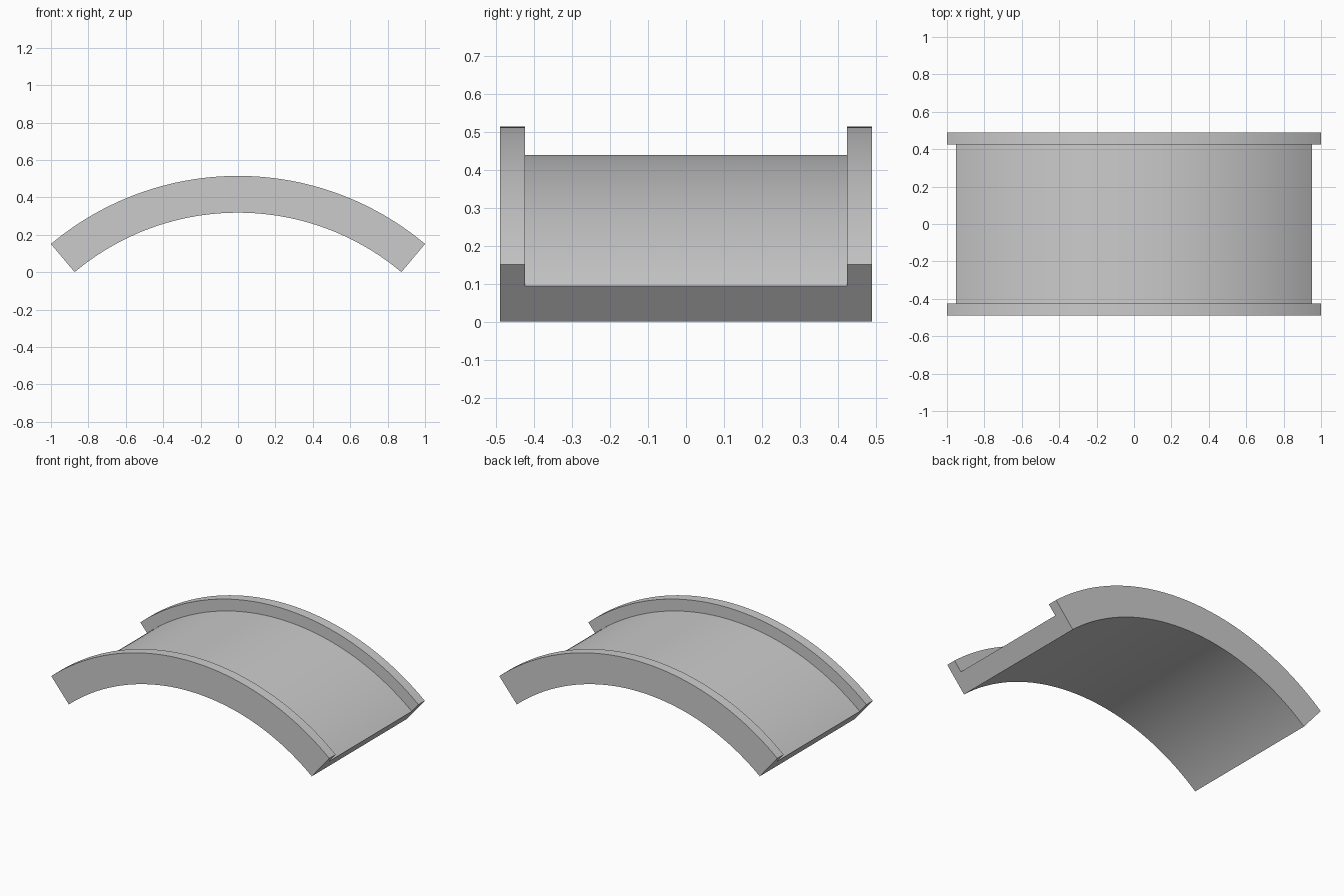
import bpy, bmesh
from math import sin, cos, radians

if "Cube" in bpy.data.objects:
    bpy.data.objects.remove(bpy.data.objects["Cube"])

HALF_ANGLE = radians(40)
R_FLANGE = 1 / sin(HALF_ANGLE)
R_INNER, R_BODY = 1.359, 1.481
HALF_WIDTH, HALF_GROOVE = 0.49, 0.425
SEGMENTS = 64
CENTRE_Z = -R_INNER * cos(HALF_ANGLE)

# U-shaped cross-section: (y, radius)
profile = [(-HALF_WIDTH, R_INNER), (HALF_WIDTH, R_INNER),
           (HALF_WIDTH, R_FLANGE), (HALF_GROOVE, R_FLANGE),
           (HALF_GROOVE, R_BODY), (-HALF_GROOVE, R_BODY),
           (-HALF_GROOVE, R_FLANGE), (-HALF_WIDTH, R_FLANGE)]

# Sweep the section along the arc
bm = bmesh.new()
rings = []
for i in range(SEGMENTS + 1):
    a = HALF_ANGLE * (2 * i / SEGMENTS - 1)
    rings.append([bm.verts.new((r * sin(a), y, CENTRE_Z + r * cos(a)))
                  for y, r in profile])
n = len(profile)
for a, b in zip(rings, rings[1:]):
    for j in range(n):
        k = (j + 1) % n
        bm.faces.new((a[j], a[k], b[k], b[j]))

# End caps, split into quads sharing the section's corners
for ring in (rings[0], rings[-1]):
    bm.faces.new(ring)
bmesh.ops.recalc_face_normals(bm, faces=bm.faces)

mesh = bpy.data.meshes.new("flanged_arch")
bm.to_mesh(mesh)
bm.free()
arch = bpy.data.objects.new("flanged_arch", mesh)
bpy.context.collection.objects.link(arch)

# Smooth curved surfaces, sharp corners
bpy.context.view_layer.objects.active = arch
arch.select_set(True)
bpy.ops.object.shade_smooth_by_angle(angle=radians(30))
